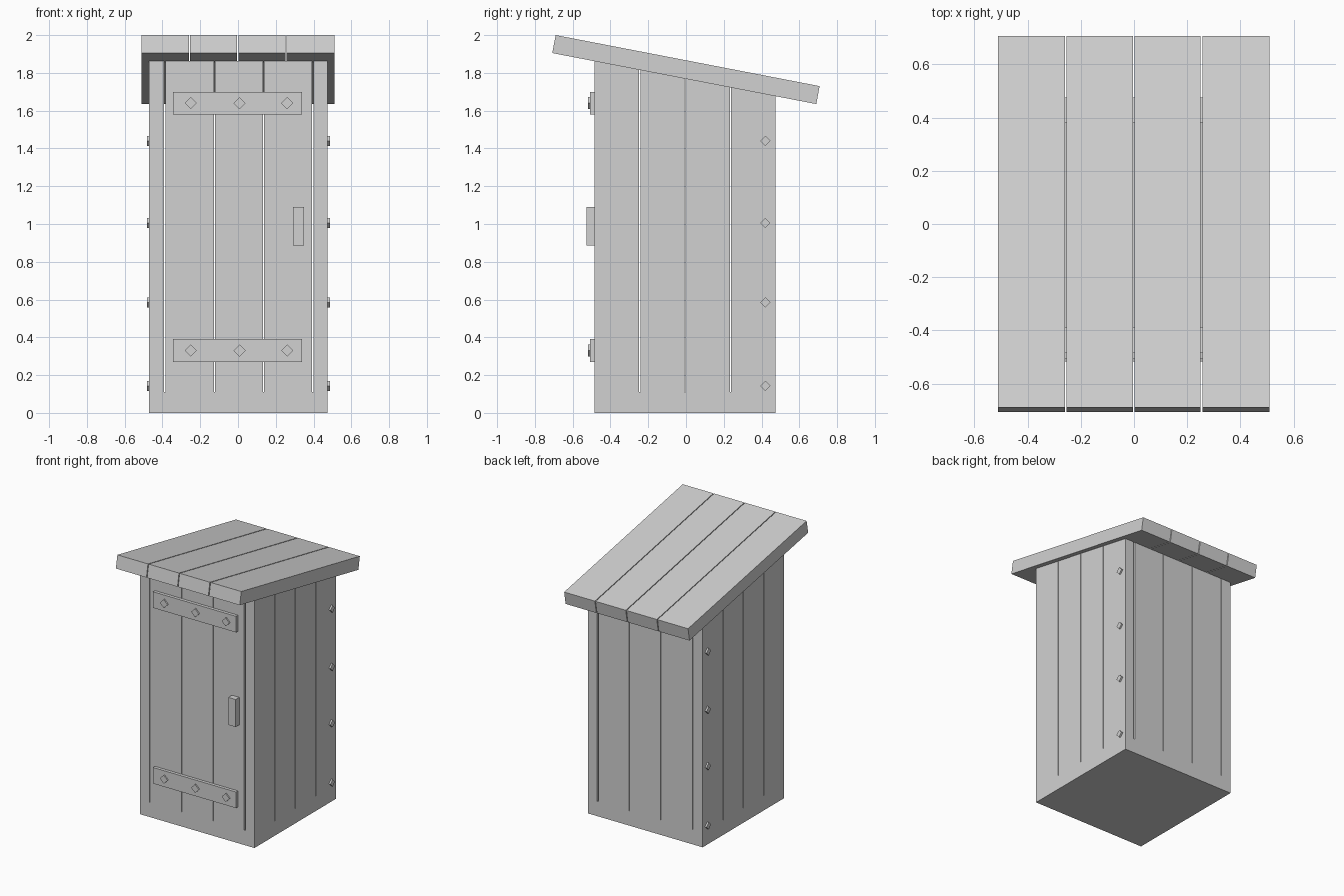
import bpy, bmesh, math
from mathutils import Matrix, Vector

cube = bpy.data.objects.get("Cube")
if cube:
    bpy.data.objects.remove(cube, do_unlink=True)

# One plain grey for everything
grey = bpy.data.materials.new("weathered_grey")
grey.use_nodes = True
grey.diffuse_color = (0.64, 0.64, 0.64, 1)
grey.node_tree.nodes["Principled BSDF"].inputs["Base Color"].default_value = (0.64, 0.64, 0.64, 1)


def finish(name, bm):
    bmesh.ops.recalc_face_normals(bm, faces=bm.faces)
    mesh = bpy.data.meshes.new(name)
    bm.to_mesh(mesh)
    bm.free()
    mesh.materials.append(grey)
    obj = bpy.data.objects.new(name, mesh)
    bpy.context.collection.objects.link(obj)
    return obj


def box(name, x0, x1, y0, y1, z0, z1):
    bm = bmesh.new()
    size = Matrix.Diagonal((x1 - x0, y1 - y0, z1 - z0, 1))
    centre = Matrix.Translation(((x0 + x1) / 2, (y0 + y1) / 2, (z0 + z1) / 2))
    bmesh.ops.create_cube(bm, size=1, matrix=centre @ size)
    return finish(name, bm)


def side_profile(name, points, x0, x1):
    """Extrude a (y, z) outline from x0 to x1."""
    bm = bmesh.new()
    face = bm.faces.new([bm.verts.new((x0, y, z)) for y, z in points])
    new = bmesh.ops.extrude_face_region(bm, geom=[face])["geom"]
    moved = [v for v in new if isinstance(v, bmesh.types.BMVert)]
    bmesh.ops.translate(bm, verts=moved, vec=(x1 - x0, 0, 0))
    return finish(name, bm)


def bolt(name, centre, axis, radius, depth):
    """Diamond-shaped bolt head pointing along an axis."""
    bm = bmesh.new()
    turn = Matrix.Rotation(math.pi / 2, 4, axis)
    bmesh.ops.create_cone(bm, cap_ends=True, segments=4, radius1=radius, radius2=radius,
                          depth=depth, matrix=Matrix.Translation(Vector(centre)) @ turn)
    return finish(name, bm)


def cut(obj, cutter):
    mod = obj.modifiers.new(cutter.name, 'BOOLEAN')
    mod.operation = 'DIFFERENCE'
    mod.solver = 'EXACT'
    mod.object = cutter
    cutter.hide_render = True
    cutter.hide_viewport = True
    cutter.display_type = 'WIRE'


def under_roof(y):
    return 1.905 - 0.193 * (y + 0.708)


# Hollow body with a sloping top
LEFT, RIGHT, FRONT, BACK, SILL = 0.475, -0.47, -0.485, 0.475, 0.11
body = side_profile("body", [(FRONT, 0), (BACK, 0), (BACK, under_roof(BACK)),
                             (FRONT, under_roof(FRONT))], RIGHT, LEFT)
cut(body, box("room_cutter", -0.388, 0.393, -0.388, 0.382, SILL, 2.2))

# Gaps between the wall boards
for i, (x, w) in enumerate([(-0.388, 0.006), (-0.125, 0.006), (0.135, 0.006), (0.396, 0.01)]):
    cut(body, box(f"board_gap_cutter_{i}", x - w / 2, x + w / 2, -1, 1, SILL, 2.3))
for i, y in enumerate((-0.245, -0.005, 0.235)):
    cut(body, box(f"side_gap_cutter_{i}", -1, 1, y - 0.003, y + 0.003, SILL, 2.4))

# Roof boards
roof = [(-0.69, 2.0), (0.707, 1.73), (0.69, 1.635), (-0.708, 1.905)]
edges = (-0.512, -0.257, -0.001, 0.254, 0.51)
for i in range(4):
    side_profile(f"roof_board_{i}", roof, edges[i] + 0.003 * (i > 0), edges[i + 1] - 0.003 * (i < 3))

# Door straps with bolts
for part, z in (("lower", 0.33), ("upper", 1.64)):
    box(f"{part}_strap", -0.345, 0.34, -0.508, FRONT, z - 0.06, z + 0.06)
    for i, x in enumerate((-0.25, 0.008, 0.26)):
        bolt(f"{part}_strap_bolt_{i}", (x, -0.508, z), 'X', 0.032, 0.02)

# Door handle
box("handle", 0.29, 0.35, -0.528, FRONT, 0.885, 1.09)

# Bolts along the rear of both side walls
for side, x in (("left", LEFT), ("right", RIGHT)):
    for i, z in enumerate((0.143, 0.585, 1.005, 1.44)):
        bolt(f"{side}_wall_bolt_{i}", (x, 0.42, z), 'Y', 0.027, 0.024)
